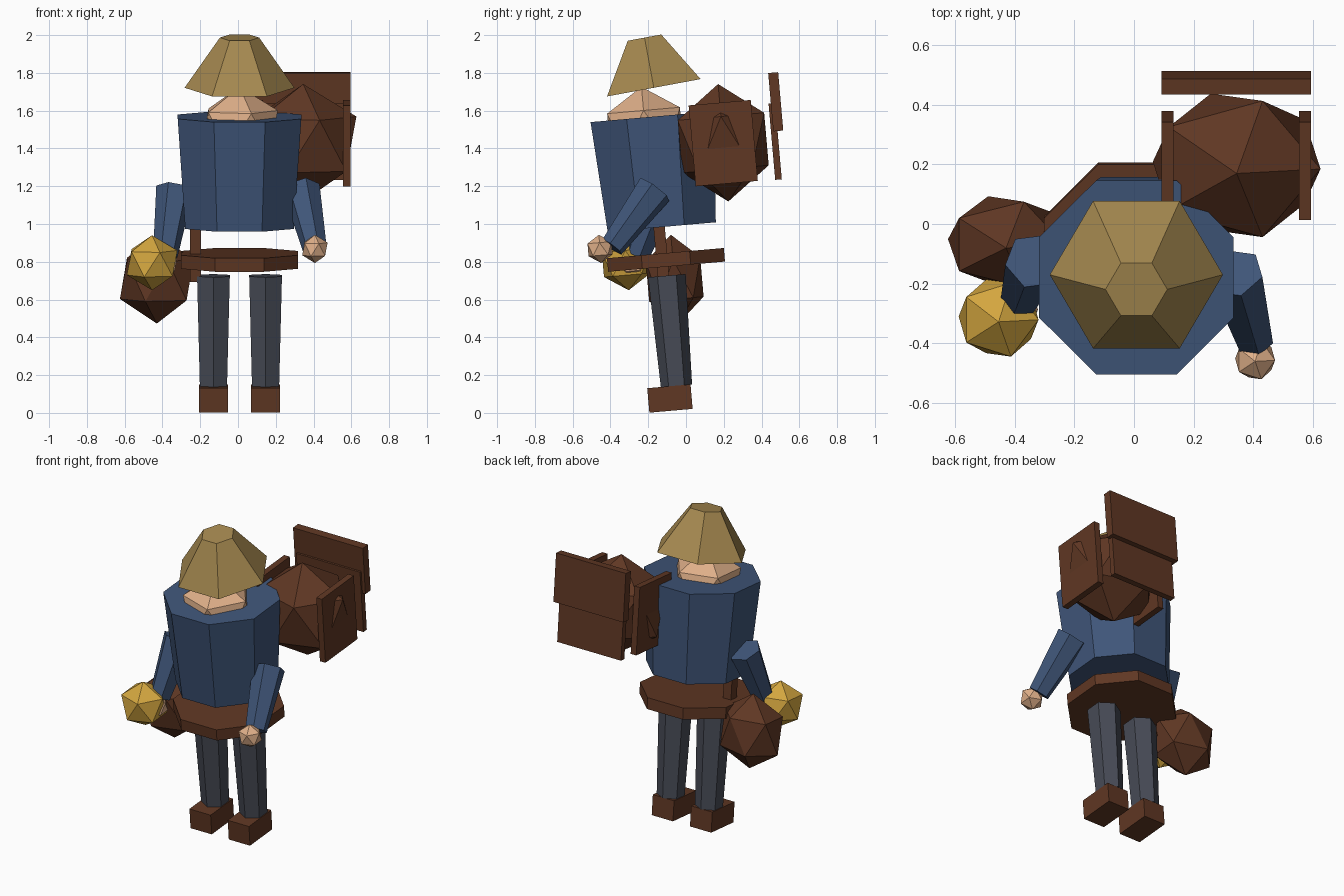
import bpy, bmesh, math
from mathutils import Matrix, Vector

if "Cube" in bpy.data.objects:
    bpy.data.objects.remove(bpy.data.objects["Cube"], do_unlink=True)


def material(name, rgb):
    m = bpy.data.materials.new(name)
    m.use_nodes = True
    m.diffuse_color = (*rgb, 1)
    bsdf = m.node_tree.nodes["Principled BSDF"]
    bsdf.inputs["Base Color"].default_value = (*rgb, 1)
    bsdf.inputs["Roughness"].default_value = 0.9
    return m


straw = material("straw", (0.38, 0.25, 0.08))
skin = material("skin", (0.74, 0.43, 0.25))
blue = material("blue_cloth", (0.05, 0.092, 0.19))
grey = material("grey_cloth", (0.063, 0.07, 0.092))
brown = material("brown_leather", (0.115, 0.038, 0.017))
gold = material("gold", (0.65, 0.38, 0.05))

# The whole figure leans forward slightly
LEAN = Matrix.Rotation(math.radians(5), 4, "X")
MID = 0.008


def finish(name, bm, mat, matrix):
    mesh = bpy.data.meshes.new(name)
    bm.to_mesh(mesh)
    bm.free()
    mesh.materials.append(mat)
    obj = bpy.data.objects.new(name, mesh)
    obj.matrix_world = matrix
    bpy.context.collection.objects.link(obj)
    return obj


def prism(name, mat, pos, sides, r_low, r_top, height, turn=0, tilt=LEAN):
    bm = bmesh.new()
    bmesh.ops.create_cone(bm, cap_ends=True, segments=sides,
                          radius1=r_low, radius2=r_top, depth=height)
    spin = Matrix.Rotation(math.radians(turn), 4, "Z")
    return finish(name, bm, mat, Matrix.Translation(pos) @ tilt @ spin)


def limb(name, mat, start, end, r_start, r_end):
    a, b = Vector(start), Vector(end)
    tilt = (a - b).to_track_quat("Z", "Y").to_matrix().to_4x4()
    return prism(name, mat, (a + b) / 2, 6, r_end, r_start, (a - b).length, 0, tilt)


def gem(name, mat, pos, size):
    bm = bmesh.new()
    bmesh.ops.create_icosphere(bm, subdivisions=1, radius=1)
    bmesh.ops.scale(bm, vec=size, verts=bm.verts)
    return finish(name, bm, mat, Matrix.Translation(pos) @ LEAN)


def box(name, mat, pos, size):
    bm = bmesh.new()
    bmesh.ops.create_cube(bm, size=1)
    bmesh.ops.scale(bm, vec=size, verts=bm.verts)
    return finish(name, bm, mat, Matrix.Translation(pos) @ LEAN)


# Legs and boots
for side, s in (("left", 1), ("right", -1)):
    x = MID + s * 0.138
    box(side + "_boot", brown, (x, -0.085, 0.076), (0.153, 0.23, 0.13))
    prism(side + "_leg", grey, (x, -0.076, 0.435), 6, 0.083, 0.1, 0.585)

# Body, belt, head and hat
prism("belt", brown, (MID, -0.106, 0.81), 8, 0.336, 0.336, 0.072, 22.5)
prism("torso", blue, (MID, -0.154, 1.276), 8, 0.311, 0.354, 0.586, 22.5)
gem("head", skin, (MID, -0.216, 1.5), (0.227, 0.227, 0.227))
prism("hat", straw, (MID, -0.195, 1.854), 6, 0.291, 0.104, 0.27, 30,
      Matrix.Rotation(math.radians(10.5), 4, "X"))

# Arms and hands
limb("left_arm", blue, (0.337, -0.165, 1.183), (0.405, -0.392, 0.878), 0.1, 0.066)
gem("left_hand", skin, (0.407, -0.455, 0.868), (0.075, 0.075, 0.075))
limb("right_arm", blue, (-0.335, -0.125, 1.185), (-0.385, -0.255, 0.835), 0.1, 0.066)
gem("right_hand", skin, (-0.39, -0.285, 0.785), (0.075, 0.075, 0.075))

# Golden orb and hip bag with its strap
gem("gold_orb", gold, (-0.455, -0.316, 0.795), (0.15, 0.146, 0.146))
gem("hip_bag", brown, (-0.43, -0.06, 0.708), (0.218, 0.17, 0.236))
box("bag_strap", brown, (-0.225, -0.13, 0.845), (0.058, 0.06, 0.3))

# Backpack with wooden boards
gem("backpack", brown, (0.345, 0.197, 1.43), (0.315, 0.27, 0.312))
for side, x in (("left", 0.575), ("right", 0.113)):
    box(side + "_pack_board", brown, (x, 0.197, 1.428), (0.04, 0.33, 0.43))
box("upper_back_board", brown, (0.344, 0.475, 1.647), (0.503, 0.053, 0.31))
box("lower_back_board", brown, (0.344, 0.472, 1.437), (0.46, 0.035, 0.405))
